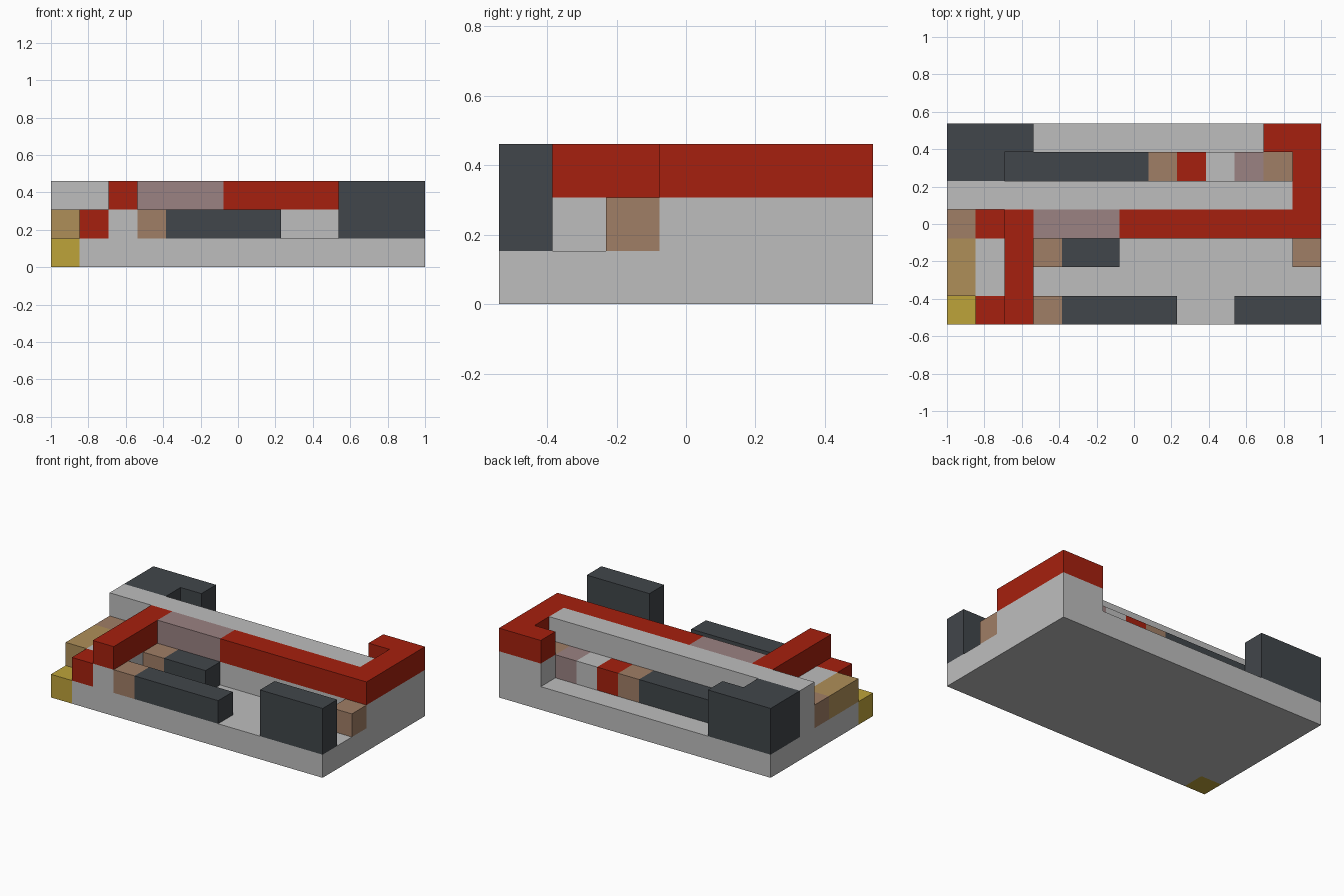
import bpy
import bmesh
from mathutils import Vector

default = bpy.data.objects.get("Cube")
if default:
    bpy.data.objects.remove(default, do_unlink=True)

COLS, ROWS = 13, 7
CELL = 2 / COLS


def material(name, rgb):
    mat = bpy.data.materials.new(name)
    mat.use_nodes = True
    color = (*rgb, 1)
    mat.diffuse_color = color
    bsdf = mat.node_tree.nodes["Principled BSDF"]
    bsdf.inputs["Base Color"].default_value = color
    bsdf.inputs["Roughness"].default_value = 0.8
    return mat


grey = material("light grey", (0.515, 0.515, 0.515))
red = material("red", (0.381, 0.0144, 0.0044))
dark = material("dark slate", (0.053, 0.061, 0.069))
yellow = material("yellow", (0.515, 0.366, 0.042))
gold = material("dull gold", (0.429, 0.275, 0.098))
tan = material("tan brown", (0.352, 0.209, 0.133))
mauve = material("mauve", (0.328, 0.223, 0.223))


def prism(name, mat, outline, bottom, top):
    """Extrude an outline given in grid cells (column, row) between two levels."""
    bm = bmesh.new()
    base = [bm.verts.new(((c - COLS / 2) * CELL, (r - ROWS / 2) * CELL, bottom * CELL))
            for c, r in outline]
    face = bm.faces.new(base)
    ext = bmesh.ops.extrude_face_region(bm, geom=[face], use_keep_orig=True)
    verts = [g for g in ext["geom"] if isinstance(g, bmesh.types.BMVert)]
    bmesh.ops.translate(bm, verts=verts, vec=Vector((0, 0, (top - bottom) * CELL)))
    bmesh.ops.recalc_face_normals(bm, faces=bm.faces)
    mesh = bpy.data.meshes.new(name)
    bm.to_mesh(mesh)
    bm.free()
    mesh.materials.append(mat)
    obj = bpy.data.objects.new(name, mesh)
    bpy.context.collection.objects.link(obj)
    return obj


def block(name, mat, cols, rows, levels):
    (a, b), (c, d) = cols, rows
    return prism(name, mat, [(a, c), (b, c), (b, d), (a, d)], *levels)


LOW, MID, HIGH, TALL = (0, 1), (1, 2), (2, 3), (1, 3)

# Base slab with its coloured corner
prism("base_slab", grey, [(1, 0), (13, 0), (13, 7), (0, 7), (0, 1), (1, 1)], *LOW)
block("corner_block", yellow, (0, 1), (0, 1), LOW)

# Grey walls
block("back_wall", grey, (0, 12), (4, 5), TALL)
block("middle_wall_core", grey, (2, 12), (3, 4), MID)
prism("end_wall_core", grey, [(12, 3), (13, 3), (13, 7), (11, 7), (11, 6), (12, 6)], *MID)
block("cross_wall_core", grey, (2, 3), (0, 3), MID)
block("side_fill", grey, (1, 2), (1, 3), MID)

# Red path along the top and its steps
block("cross_path", red, (2, 3), (0, 4), HIGH)
block("path_inset", mauve, (3, 6), (3, 4), HIGH)
prism("long_path", red, [(6, 3), (13, 3), (13, 7), (11, 7), (11, 6), (12, 6),
                         (12, 4), (6, 4)], *HIGH)
block("front_step", red, (1, 2), (0, 1), MID)
block("inner_step", red, (1, 2), (3, 4), MID)

# Side ledge
block("side_ledge", gold, (0, 1), (1, 3), MID)
block("side_ledge_end", tan, (0, 1), (3, 4), MID)

# Front and inner rails, each with a tan end
for name, row, end in (("front_rail", 0, 8), ("inner_rail", 2, 6)):
    block(name + "_end", tan, (3, 4), (row, row + 1), MID)
    block(name, dark, (4, end), (row, row + 1), MID)
block("right_stub", tan, (12, 13), (2, 3), MID)

# Tall dark corners
block("front_corner_tower", dark, (10, 13), (0, 1), TALL)
prism("back_corner_tower", dark, [(0, 5), (2, 5), (2, 6), (3, 6), (3, 7), (0, 7)], *TALL)

# Back rail with a row of coloured blocks
block("back_rail", dark, (2, 7), (5, 6), MID)
for i, mat in enumerate((tan, red, grey, mauve, tan)):
    block(f"back_rail_block_{i + 1}", mat, (7 + i, 8 + i), (5, 6), MID)
